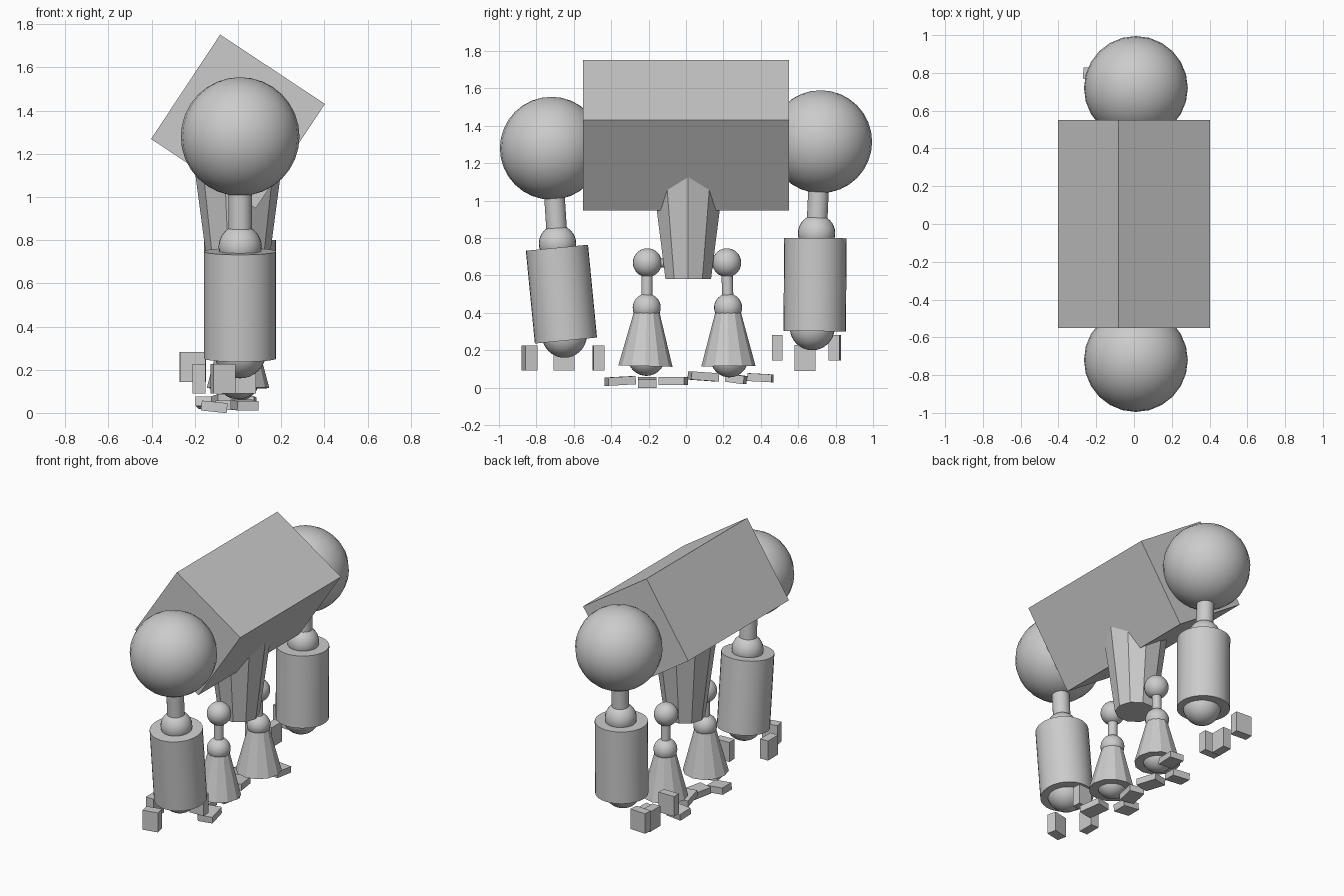
import bpy, math
from mathutils import Vector

if "Cube" in bpy.data.objects:
    bpy.data.objects.remove(bpy.data.objects["Cube"])


def finish(name, smooth=False):
    ob = bpy.context.object
    ob.name = name
    if smooth:
        bpy.ops.object.shade_smooth_by_angle(angle=math.radians(35))
    return ob


def box(name, center, size, rot=(0, 0, 0)):
    bpy.ops.mesh.primitive_cube_add(size=1, location=center,
                                    rotation=[math.radians(a) for a in rot])
    bpy.context.object.scale = size
    return finish(name)


def ball(name, center, r):
    bpy.ops.mesh.primitive_uv_sphere_add(segments=24, ring_count=16, radius=r, location=center)
    return finish(name, True)


def tube(name, a, b, r1, r2=None, sides=32, smooth=True):
    """Tapered cylinder from point a (radius r1) to point b (radius r2)."""
    a, b = Vector(a), Vector(b)
    bpy.ops.mesh.primitive_cone_add(vertices=sides, radius1=r1, radius2=r1 if r2 is None else r2,
                                    depth=(b - a).length, location=(a + b) / 2)
    bpy.context.object.rotation_euler = Vector((0, 0, 1)).rotation_difference(b - a).to_euler()
    return finish(name, smooth)


# Torso: tilted square block, and tapered waist below it
box("torso", (0, 0, 1.35), (0.582, 1.1, 0.58), (0, 33.5, 0))
waist = tube("waist", (0, 0.012, 0.58), (0, 0.012, 1.16), 0.128, 0.205, sides=10, smooth=False)
waist.rotation_euler.z = math.radians(90)

# Arms: shoulder, upper arm, elbow, forearm, hand: (y, z) for each joint
arms = {
    "right": dict(shoulder=(-0.72, 1.28), elbow=(-0.687, 0.77), top=(-0.69, 0.748),
                  bottom=(-0.642, 0.252), hand=(-0.65, 0.28)),
    "left": dict(shoulder=(0.72, 1.315), elbow=(0.698, 0.825), top=(0.692, 0.80),
                 bottom=(0.688, 0.302), hand=(0.675, 0.32)),
}
AX = 0.01
for side, a in arms.items():
    p = {k: (AX, *v) for k, v in a.items()}
    ball(side + "_shoulder", p["shoulder"], 0.275)
    tube(side + "_upper_arm", p["elbow"], p["shoulder"], 0.055)
    ball(side + "_elbow", p["elbow"], 0.1)
    tube(side + "_forearm", p["bottom"], p["top"], 0.167)
    ball(side + "_hand", p["hand"], 0.12)

# Fingers: centre and size
fingers = [
    ("right_outer_finger", (-0.07, -0.838, 0.158), (0.105, 0.065, 0.135), 12),
    ("right_middle_finger", (-0.18, -0.652, 0.158), (0.06, 0.112, 0.135), 0),
    ("right_inner_finger", (0.03, -0.468, 0.158), (0.105, 0.06, 0.135), 3),
    ("left_inner_finger", (-0.21, 0.488, 0.213), (0.118, 0.055, 0.138), 0),
    ("left_middle_finger", (-0.18, 0.637, 0.158), (0.06, 0.112, 0.138), 0),
    ("left_outer_finger", (-0.21, 0.795, 0.213), (0.118, 0.06, 0.138), -4),
]
for name, c, s, rz in fingers:
    box(name, c, s, (0, 0, rz))

# Legs: hip, thigh, knee, flared shin, ankle ball
for side, hip, knee, foot, fz in (("right", -0.207, -0.21, -0.212, 0.163),
                                  ("left", 0.218, 0.225, 0.232, 0.155)):
    ball(side + "_hip", (0, hip, 0.668), 0.077)
    tube(side + "_hip_link", (0, 0, 0.668), (0, hip, 0.668), 0.025)
    tube(side + "_thigh", (0, knee, 0.425), (0, hip, 0.668), 0.03)
    ball(side + "_knee", (0, knee, 0.428), 0.075)
    tube(side + "_shin", (0, foot - 0.005, 0.115), (0, knee, 0.405), 0.145, 0.068,
         sides=12, smooth=False)
    ball(side + "_ankle", (0, foot, fz), 0.1)

# Toes
toes = [
    ("right_outer_toe", (0.03, -0.352, 0.036), (0.1, 0.15, 0.044), (3, 0, 12)),
    ("right_middle_toe", (-0.11, -0.207, 0.028), (0.12, 0.1, 0.046), (0, 6, 0)),
    ("right_inner_toe", (-0.04, -0.068, 0.036), (0.1, 0.14, 0.044), (0, 0, -12)),
    ("left_inner_toe", (-0.06, 0.093, 0.06), (0.1, 0.15, 0.044), (-4, 0, 12)),
    ("left_middle_toe", (-0.13, 0.268, 0.047), (0.12, 0.1, 0.044), (-8, 0, -8)),
    ("left_outer_toe", (0.03, 0.398, 0.053), (0.1, 0.13, 0.042), (-3, 0, -6)),
]
for name, c, s, r in toes:
    box(name, c, s, r)
